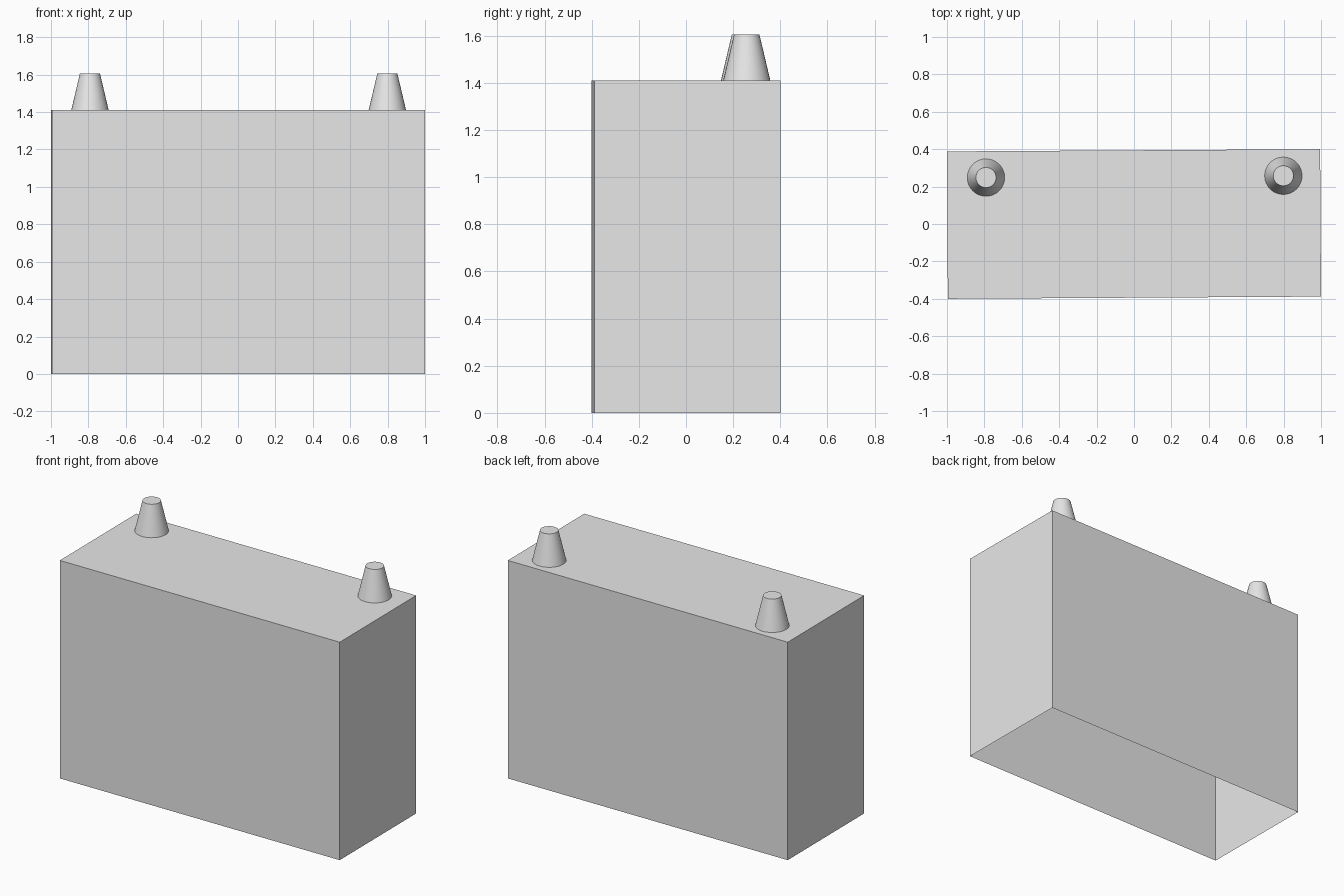
import bpy, bmesh, math
from mathutils import Matrix, Vector

cube = bpy.data.objects.get("Cube")
if cube:
    bpy.data.objects.remove(cube, do_unlink=True)

WIDTH, DEPTH, HEIGHT = 1.995, 0.788, 1.41
TURN = 0.006  # the whole model sits turned by a hair

grey = bpy.data.materials.new("light_grey")
grey.use_nodes = True
colour = (0.8, 0.8, 0.8, 1)
grey.diffuse_color = colour
grey.node_tree.nodes["Principled BSDF"].inputs["Base Color"].default_value = colour


def add_object(name, bm, location):
    mesh = bpy.data.meshes.new(name)
    bm.to_mesh(mesh)
    bm.free()
    mesh.materials.append(grey)
    obj = bpy.data.objects.new(name, mesh)
    bpy.context.collection.objects.link(obj)
    obj.location = Matrix.Rotation(TURN, 3, 'Z') @ Vector(location)
    obj.rotation_euler.z = TURN
    return obj


# Case: thin-walled box, open underneath
bm = bmesh.new()
bmesh.ops.create_cube(bm, size=1)
bmesh.ops.scale(bm, vec=(WIDTH, DEPTH, HEIGHT), verts=bm.verts)
floor = [f for f in bm.faces if f.normal.z < -0.5]
bmesh.ops.delete(bm, geom=floor, context='FACES_ONLY')
add_object("case", bm, (0, 0, HEIGHT / 2))

# Terminals: tapered posts near the back corners
POST_HEIGHT = 0.195
for name, x in (("right_terminal", -0.79), ("left_terminal", 0.8)):
    bm = bmesh.new()
    bmesh.ops.create_cone(bm, cap_ends=True, segments=32,
                          radius1=0.1, radius2=0.054, depth=POST_HEIGHT)
    base = [f for f in bm.faces if f.normal.z < -0.9]
    bmesh.ops.delete(bm, geom=base, context='FACES_ONLY')
    post = add_object(name, bm, (x, 0.253, HEIGHT + POST_HEIGHT / 2))
    bpy.ops.object.select_all(action='DESELECT')
    post.select_set(True)
    bpy.context.view_layer.objects.active = post
    bpy.ops.object.shade_smooth_by_angle(angle=math.radians(30))
